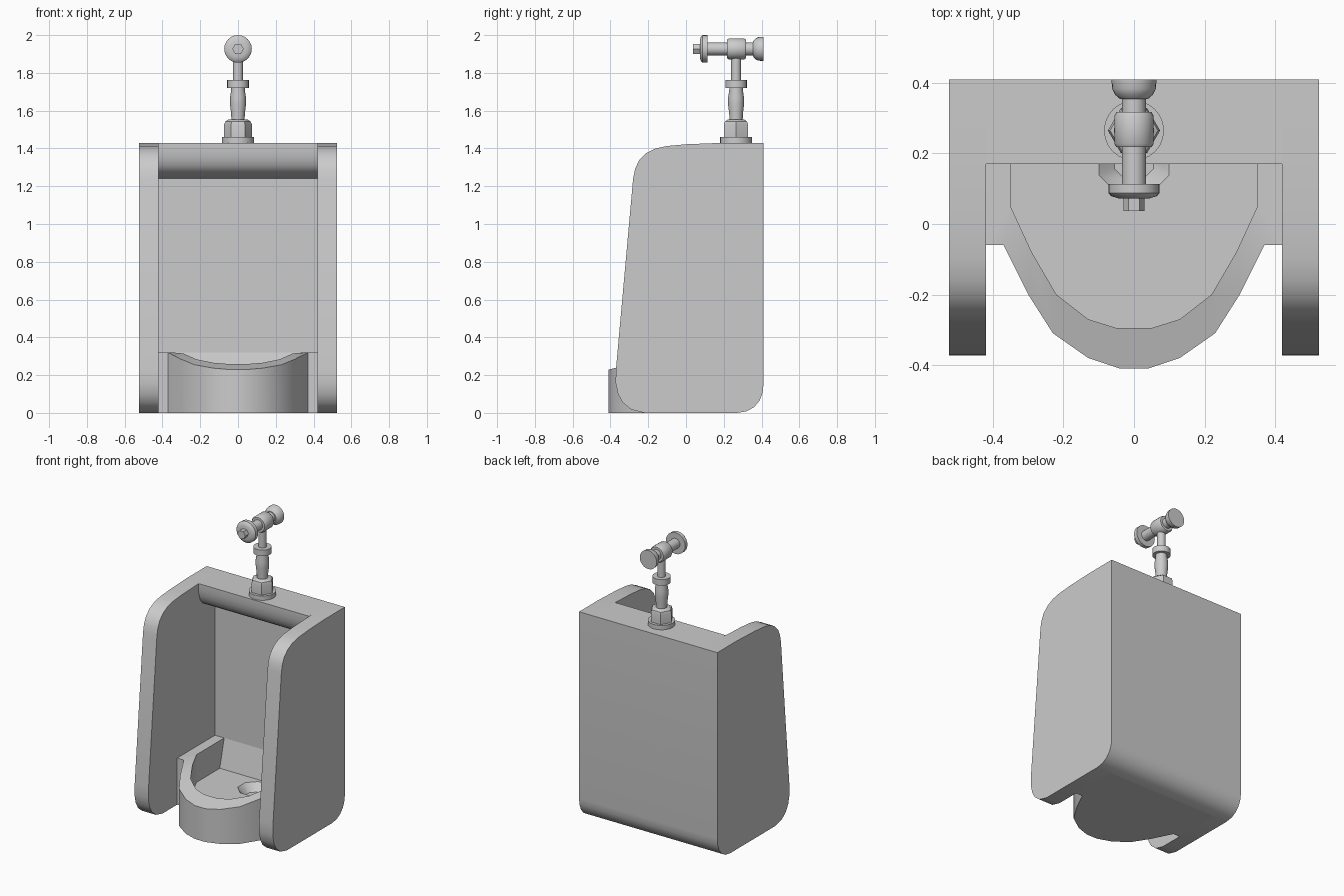
import bpy, bmesh, math
from mathutils import Matrix, Vector

cube = bpy.data.objects.get("Cube")
if cube:
    bpy.data.objects.remove(cube, do_unlink=True)

grey = bpy.data.materials.new("porcelain_grey")
grey.use_nodes = True
COLOUR = (0.6, 0.6, 0.6, 1)
grey.diffuse_color = COLOUR
grey.node_tree.nodes["Principled BSDF"].inputs["Base Color"].default_value = COLOUR


def finish(name, bm, angle=35):
    """Turn a bmesh into a shaded object."""
    bmesh.ops.recalc_face_normals(bm, faces=bm.faces)
    mesh = bpy.data.meshes.new(name)
    bm.to_mesh(mesh)
    bm.free()
    mesh.materials.append(grey)
    obj = bpy.data.objects.new(name, mesh)
    bpy.context.collection.objects.link(obj)
    bpy.ops.object.select_all(action='DESELECT')
    obj.select_set(True)
    bpy.context.view_layer.objects.active = obj
    bpy.ops.object.shade_smooth_by_angle(angle=math.radians(angle))
    return obj


def extrude_x(name, profile, x0, x1):
    """Extrude a (y, z) profile along x."""
    bm = bmesh.new()
    face = bm.faces.new([bm.verts.new((x0, y, z)) for y, z in profile])
    new = bmesh.ops.extrude_face_region(bm, geom=[face])["geom"]
    verts = [v for v in new if isinstance(v, bmesh.types.BMVert)]
    bmesh.ops.translate(bm, verts=verts, vec=(x1 - x0, 0, 0))
    return finish(name, bm)


def bridge(bm, a, b):
    for i in range(len(a)):
        j = (i + 1) % len(a)
        bm.faces.new((a[i], a[j], b[j], b[i]))


def turned(name, profile, origin, along_y=False, sides=24):
    """Closed turned part from (radius, height) pairs."""
    bm = bmesh.new()
    rings = [[bm.verts.new((r * math.cos(2 * math.pi * i / sides),
                            r * math.sin(2 * math.pi * i / sides), h))
              for i in range(sides)] for r, h in profile]
    for a, b in zip(rings, rings[1:]):
        bridge(bm, a, b)
    bm.faces.new(rings[0])
    bm.faces.new(rings[-1])
    turn = Matrix.Rotation(-math.pi / 2 if along_y else 0, 4, 'X')
    bm.transform(Matrix.Translation(Vector(origin)) @ turn)
    return finish(name, bm)


# Side panels with rounded corners
back_corner = [(0.27, 0), (0.32, 0.008), (0.36, 0.03), (0.39, 0.065),
               (0.405, 0.105), (0.41, 0.15)]
panel = back_corner + [
    (0.41, 1.43), (0.2, 1.43), (0, 1.422), (-0.1, 1.413), (-0.16, 1.4),
    (-0.21, 1.375), (-0.25, 1.335), (-0.27, 1.29), (-0.28, 1.24),
    (-0.37, 0.24), (-0.373, 0.16), (-0.36, 0.1), (-0.335, 0.055),
    (-0.29, 0.018), (-0.22, 0)]
extrude_x("right_panel", panel, -0.525, -0.42)
extrude_x("left_panel", panel, 0.42, 0.525)

# Back wall with overhanging rounded lip
extrude_x("back_wall", back_corner + [
    (0.41, 1.43), (0.17, 1.43), (0.17, 1.385), (0.178, 1.345), (0.19, 1.31),
    (0.21, 1.285), (0.23, 1.27), (0.35, 1.24), (0.35, 0.1)], -0.42, 0.42)


# Basin: rim slopes down toward the front
def rim_z(y):
    return 0.32 + 0.26 * min(0, y + 0.06)


def mirror(half):
    return half + [(-x, y) for x, y in reversed(half)]


outer = mirror([(0.42, 0.35), (0.42, -0.06), (0.37, -0.06), (0.3, -0.2),
                (0.23, -0.31), (0.13, -0.38), (0.04, -0.41)])
inner = mirror([(0.35, 0.35), (0.35, 0.055), (0.35, 0.05), (0.29, -0.08),
                (0.22, -0.2), (0.13, -0.27), (0.05, -0.295)])
FLOOR = 0.13
bm = bmesh.new()
base = [bm.verts.new((x, min(y, 0.27), 0)) for x, y in outer]
top_out = [bm.verts.new((x, y, rim_z(y))) for x, y in outer]
top_in = [bm.verts.new((x, y, rim_z(y))) for x, y in inner]
floor = [bm.verts.new((x, y, FLOOR)) for x, y in inner]
bm.faces.new(base)
for a, b in ((base, top_out), (top_out, top_in), (top_in, floor)):
    bridge(bm, a, b)

# Drain recess sunk into the basin floor
drain = []
for radius, z in ((0.108, FLOOR), (0.06, FLOOR - 0.05)):
    drain.append([bm.verts.new((radius * math.cos(math.pi * (i + 0.5) / 4),
                                0.18 + radius * math.sin(math.pi * (i + 0.5) / 4), z))
                  for i in range(8)])
bridge(bm, drain[0], drain[1])
bm.faces.new(drain[1])
edges = []
for ring in (floor, drain[0]):
    for i, v in enumerate(ring):
        w = ring[(i + 1) % len(ring)]
        edges.append(bm.edges.get((v, w)))
bmesh.ops.triangle_fill(bm, use_beauty=True, use_dissolve=False, edges=edges)
finish("basin", bm)

# Upright supply pipe
Y = 0.265
turned("base_flange", [(0.085, 1.42), (0.085, 1.46)], (0, Y, 0))
turned("hex_nut", [(0.074, 1.455), (0.074, 1.525), (0.068, 1.542), (0.052, 1.552)],
       (0, Y, 0), sides=6)
turned("riser", [(0.035, 1.54), (0.036, 1.58), (0.042, 1.63), (0.042, 1.67),
                 (0.036, 1.71), (0.036, 1.73)], (0, Y, 0))
turned("collar", [(0.057, 1.72), (0.057, 1.762)], (0, Y, 0))
turned("neck", [(0.026, 1.75), (0.026, 1.91)], (0, Y, 0))

# Horizontal flush valve
Z = 1.927
turned("valve_pipe", [(0.034, 0.1), (0.034, 0.37)], (0, 0, Z), True)
turned("valve_body", [(0.05, 0.218), (0.056, 0.228), (0.056, 0.307), (0.05, 0.317)],
       (0, 0, Z), True)
turned("front_flange", [(0.045, 0.073), (0.065, 0.079), (0.073, 0.088), (0.073, 0.114)],
       (0, 0, Z), True)
turned("push_pin", [(0.03, 0.037), (0.03, 0.08)], (0, 0, Z), True, 6)
turned("rear_cap", [(0.04, 0.355), (0.054, 0.367), (0.062, 0.383), (0.064, 0.41)],
       (0, 0, Z), True)
